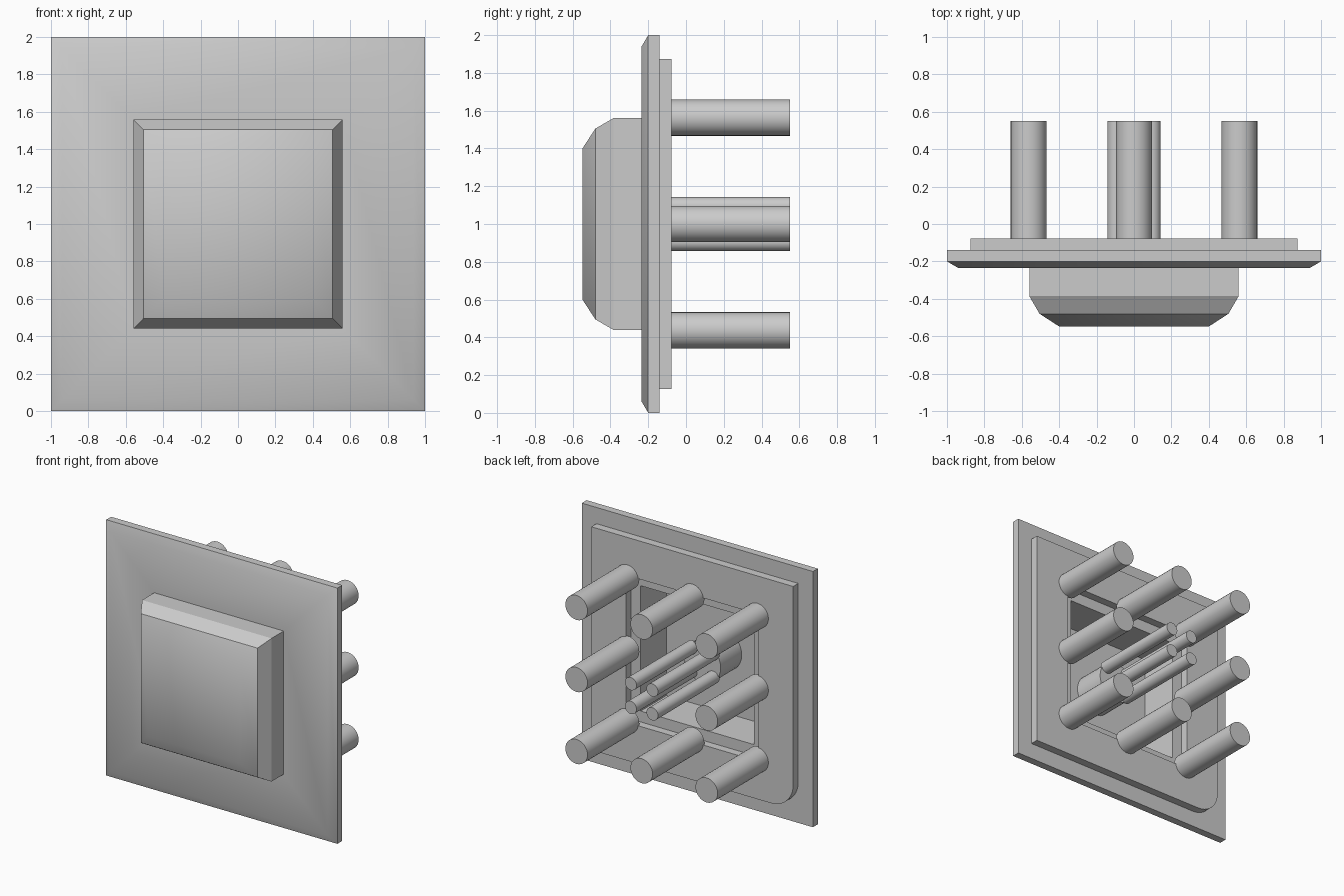
import bpy, bmesh, math
from mathutils import Matrix

cube = bpy.data.objects.get("Cube")
if cube:
    bpy.data.objects.remove(cube, do_unlink=True)

grey = bpy.data.materials.new("plain_grey")
grey.use_nodes = True
COLOUR = (0.6, 0.6, 0.6, 1)
grey.diffuse_color = COLOUR
grey.node_tree.nodes["Principled BSDF"].inputs["Base Color"].default_value = COLOUR

MID = 1.0                                   # height of the centre axis
PIN_END = 0.55


def finish(name, bm):
    bmesh.ops.recalc_face_normals(bm, faces=bm.faces[:])
    mesh = bpy.data.meshes.new(name)
    bm.to_mesh(mesh)
    bm.free()
    mesh.materials.append(grey)
    obj = bpy.data.objects.new(name, mesh)
    bpy.context.collection.objects.link(obj)
    return obj


def square_loft(rings, closed, soft_bands=()):
    """Join square rings given as (half width, y); close into a loop or cap."""
    bm = bmesh.new()
    corners = ((-1, -1), (1, -1), (1, 1), (-1, 1))
    loops = [[bm.verts.new((sx * h, y, MID + sz * h)) for sx, sz in corners]
             for h, y in rings]
    pairs = list(zip(loops, loops[1:]))
    if closed:
        pairs.append((loops[-1], loops[0]))
    for band, (a, b) in enumerate(pairs):
        for i in range(4):
            j = (i + 1) % 4
            face = bm.faces.new((a[i], a[j], b[j], b[i]))
            face.smooth = band in soft_bands
    if not closed:
        bm.faces.new(loops[0])
        bm.faces.new(loops[-1]).smooth = len(pairs) - 1 in soft_bands
    return bm


def rod(name, x, z, radius, start, end, sides=32):
    bm = bmesh.new()
    place = Matrix.Translation((x, (start + end) / 2, z)) @ Matrix.Rotation(math.pi / 2, 4, 'X')
    bmesh.ops.create_cone(bm, cap_ends=True, segments=sides, radius1=radius,
                          radius2=radius, depth=end - start, matrix=place)
    for f in bm.faces:
        f.smooth = len(f.verts) == 4
    return finish(name, bm)


# Front frame with a softly shaded chamfered border
finish("front_frame", square_loft(
    [(1, -0.14), (1, -0.2), (0.94, -0.235), (0.56, -0.235), (0.56, -0.14)],
    True, soft_bands=(1, 2)))

# Backing plate with one rounded lower corner
bm = square_loft([(0.873, -0.145), (0.873, -0.077), (0.575, -0.077), (0.575, -0.145)], True)
corner = [e for e in bm.edges
          if all(v.co.x < -0.8 and v.co.z < MID - 0.8 for v in e.verts)]
bmesh.ops.bevel(bm, geom=corner, offset=0.19, segments=10, profile=0.5, affect='EDGES')
finish("backing_plate", bm)

# Hollow button cap with stepped bevels
finish("button_cap", square_loft(
    [(0.49, -0.46), (0.49, -0.14), (0.56, -0.14), (0.56, -0.385),
     (0.505, -0.48), (0.4, -0.548)], False, soft_bands=(4,)))

# Central stem inside the cap and its four thin prongs
rod("button_stem", 0, MID, 0.16, -0.47, -0.2)
for sx in (-1, 1):
    for sz in (-1, 1):
        rod("prong", sx * 0.093, MID + sz * 0.093, 0.05, -0.21, PIN_END, 24)

# Eight thick pins around the opening
for ix in (-1, 0, 1):
    for iz in (-1, 0, 1):
        if ix or iz:
            rod("pin", ix * 0.563, MID + iz * 0.563, 0.096, -0.09, PIN_END)
